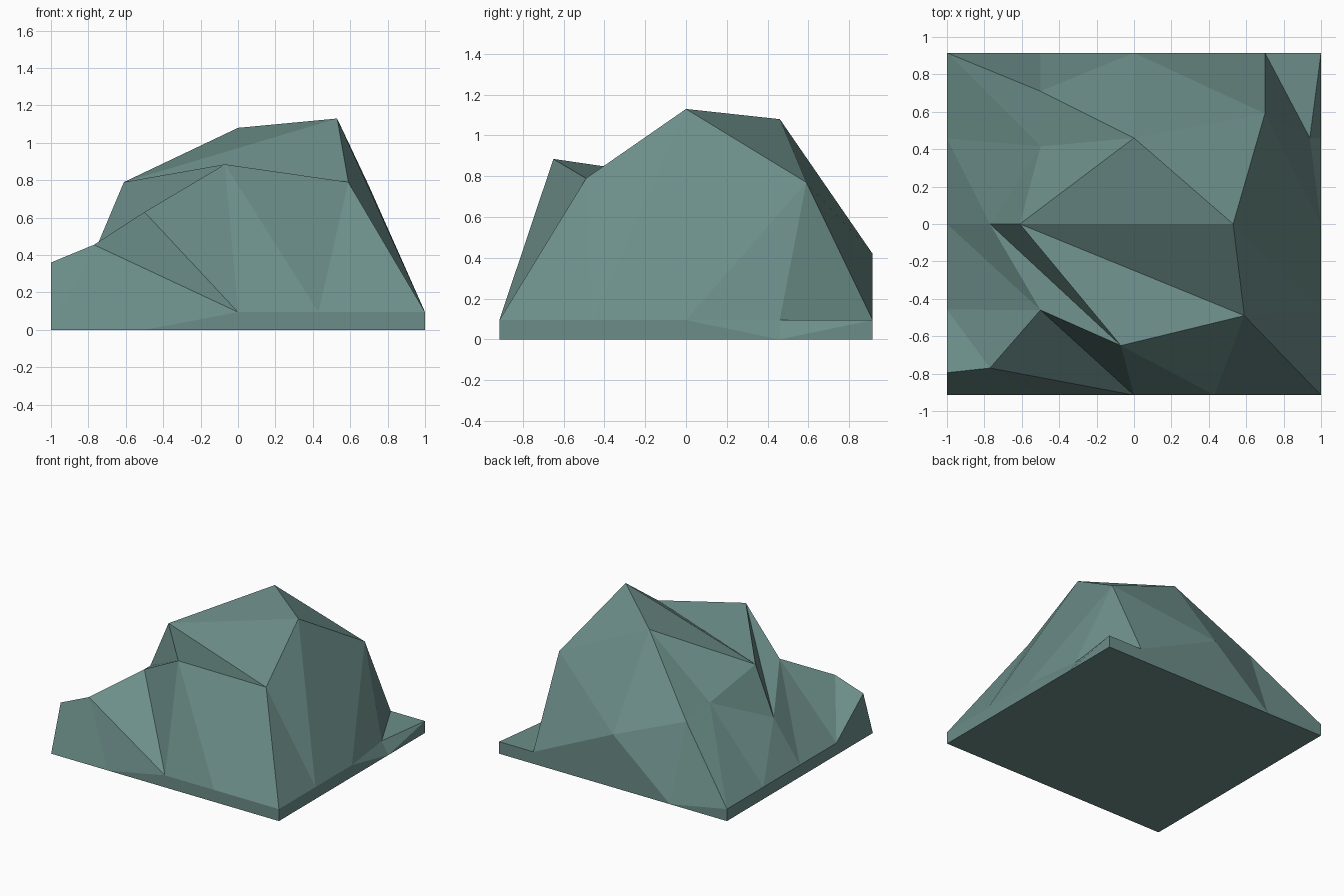
import bpy
import bmesh

cube = bpy.data.objects.get("Cube")
if cube:
    bpy.data.objects.remove(cube, do_unlink=True)

CELLS = 4            # lattice cells along each side
HALF_X, HALF_Y = 1.0, 0.915
RIM = 0.095          # height of the undisturbed rim

# Lattice points pushed away from the flat rim: (column, row) -> position
PUSHED = {
    # front row
    (0, 0): (-1, -.795, .36), (1, 0): (-.77, -.77, .455), (3, 0): (.43, -HALF_Y, RIM),
    # front shoulder
    (1, 1): (-.5, -.46, .63), (2, 1): (-.07, -.65, .885), (3, 1): (.59, -.49, .79),
    # middle ridge
    (1, 2): (-.77, 0, .41), (2, 2): (-.61, 0, .79), (3, 2): (.53, 0, 1.13),
    # back shoulder
    (1, 3): (-.5, .415, .615), (2, 3): (0, .46, 1.08), (3, 3): (.7, .59, .77),
    (4, 3): (.94, .46, RIM),
    # back row
    (1, 4): (-.5, .71, .577), (2, 4): (0, HALF_Y, .42), (3, 4): (.7, HALF_Y, RIM),
}


def lattice_point(col, row, height):
    """Position of a regular lattice point at the given height."""
    return (HALF_X * (2 * col / CELLS - 1), HALF_Y * (2 * row / CELLS - 1), height)


def make_material(name, color):
    mat = bpy.data.materials.new(name)
    mat.use_nodes = True
    mat.diffuse_color = color
    bsdf = next(n for n in mat.node_tree.nodes if n.type == "BSDF_PRINCIPLED")
    bsdf.inputs["Base Color"].default_value = color
    bsdf.inputs["Roughness"].default_value = 0.9
    return mat


def build_rock():
    bm = bmesh.new()
    steps = range(CELLS + 1)

    # Faceted upper surface: every cell is split along the same diagonal
    top = {}
    for col in steps:
        for row in steps:
            place = PUSHED.get((col, row), lattice_point(col, row, RIM))
            top[col, row] = bm.verts.new(place)
    for col in range(CELLS):
        for row in range(CELLS):
            a, b = top[col, row], top[col + 1, row]
            c, d = top[col + 1, row + 1], top[col, row + 1]
            bm.faces.new((a, b, d))
            bm.faces.new((b, c, d))

    # Outer walls from the rim down to a rectangular footprint
    loop = [(k, 0) for k in range(CELLS)]
    loop += [(CELLS, k) for k in range(CELLS)]
    loop += [(CELLS - k, CELLS) for k in range(CELLS)]
    loop += [(0, CELLS - k) for k in range(CELLS)]
    foot = [bm.verts.new(lattice_point(col, row, 0)) for col, row in loop]
    walls = []
    for k, key in enumerate(loop):
        n = (k + 1) % len(loop)
        walls.append(bm.faces.new((foot[k], foot[n], top[loop[n]], top[key])))
    bmesh.ops.triangulate(bm, faces=walls)

    # Flat underside
    bm.faces.new(foot[::-1])
    bmesh.ops.recalc_face_normals(bm, faces=bm.faces[:])

    mesh = bpy.data.meshes.new("rock")
    bm.to_mesh(mesh)
    bm.free()
    rock = bpy.data.objects.new("rock", mesh)
    bpy.context.collection.objects.link(rock)
    return rock


rock = build_rock()
rock.data.materials.append(make_material("grey teal stone", (.15, .27, .25, 1)))
